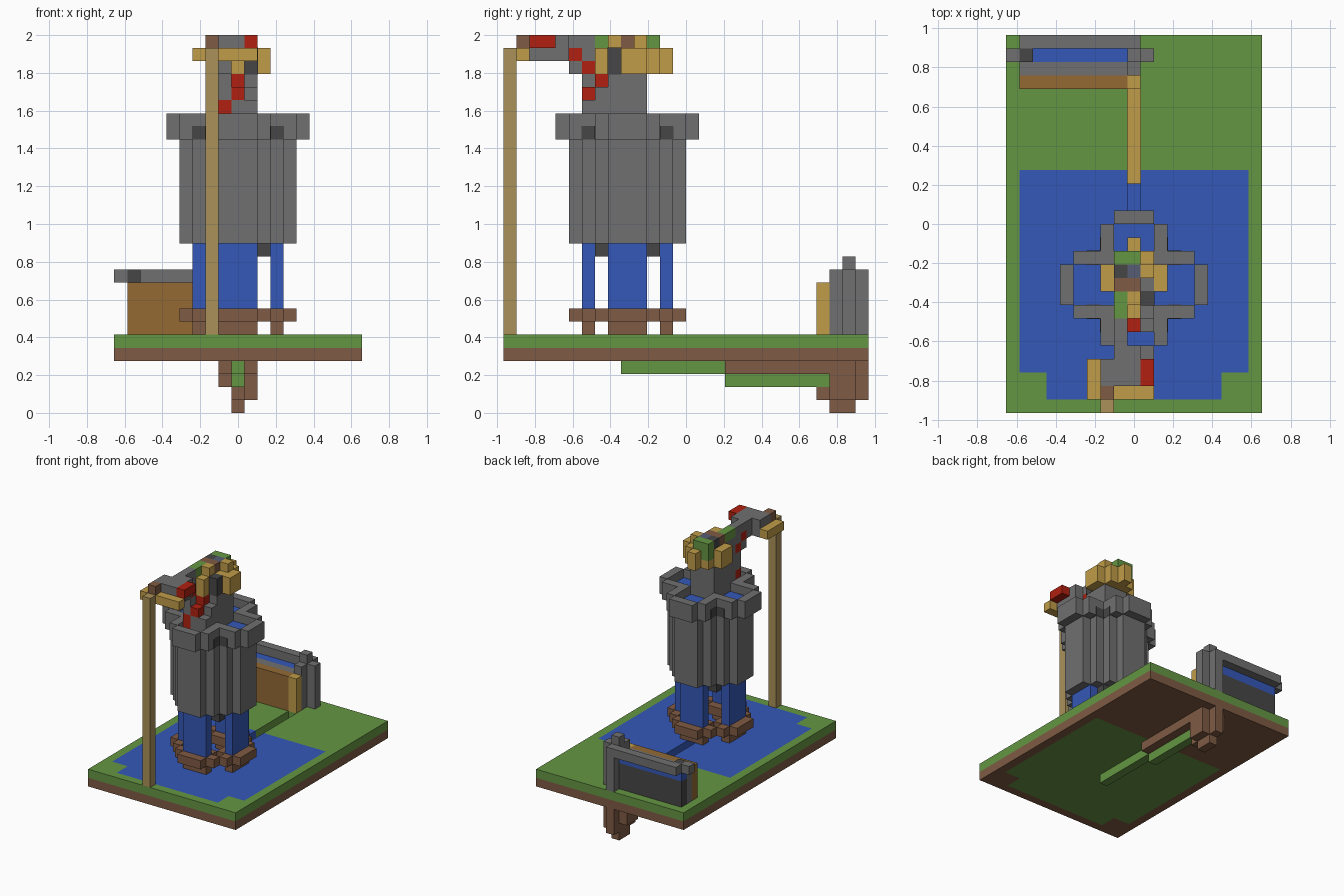
import bpy
import bmesh

default = bpy.data.objects.get("Cube")
if default:
    bpy.data.objects.remove(default, do_unlink=True)

UNIT = 2 / 29          # edge of one block
WIDE, DEEP = 19, 28    # plot size in blocks

PALETTE = {
    "green": "659643", "brown": "7f5b43", "blue": "3558b8", "grey": "707070", "dark": "464646",
    "red": "b02010", "yellow": "c09c48", "tan": "aa9158", "orange": "936a34", "slate": "565c74",
}


def linear(code):
    rgb = [int(code[i:i + 2], 16) / 255 for i in (0, 2, 4)]
    return [((c + 0.055) / 1.055) ** 2.4 for c in rgb] + [1.0]


MATERIALS = {}
for name, code in PALETTE.items():
    mat = bpy.data.materials.new(name)
    mat.use_nodes = True
    mat.diffuse_color = linear(code)
    mat.node_tree.nodes["Principled BSDF"].inputs["Base Color"].default_value = linear(code)
    MATERIALS[name] = mat


def part(name, *boxes, grow=0.0):
    """One object from boxes given as (colour, x range, y range, z range) in blocks."""
    bm = bmesh.new()
    colours = []
    for colour, *ranges in boxes:
        if colour not in colours:
            colours.append(colour)
        verts = bmesh.ops.create_cube(bm, size=1)["verts"]
        for v in verts:
            for axis, (low, high) in enumerate(ranges):
                v.co[axis] = high + grow if v.co[axis] > 0 else low - grow
            v.co.x -= WIDE / 2
            v.co.y -= DEEP / 2
            v.co *= UNIT
        for face in {f for v in verts for f in v.link_faces}:
            face.material_index = colours.index(colour)
    mesh = bpy.data.meshes.new(name)
    bm.to_mesh(mesh)
    bm.free()
    for colour in colours:
        mesh.materials.append(MATERIALS[colour])
    obj = bpy.data.objects.new(name, mesh)
    bpy.context.collection.objects.link(obj)


def four(colour, x, y, z):
    """The box turned to all four sides of the tower."""
    result = []
    for _ in range(4):
        result.append((colour, x, y, z))
        x, y = (WIDE - y[1], WIDE - y[0]), x
    return result


def both(colour, x, y, z):
    """The box and its mirror image across the plot."""
    return [(colour, x, y, z), (colour, (WIDE - x[1], WIDE - x[0]), y, z)]


MID = (9, 10)


def land(colour, z):
    return [
        *both(colour, (0, 1), (0, DEEP), z),
        *both(colour, (1, 9), (0, 1), z),
        *both(colour, (1, 3), (1, 3), z),
        *both(colour, (1, 9), (18, DEEP), z),
        (colour, MID, (0, 1), z),
        (colour, MID, (24, DEEP), z),
    ]


def pool(colour, z):
    return [
        *both(colour, (1, 9), (3, 18), z),
        *both(colour, (3, 9), (1, 3), z),
        (colour, MID, (1, 9), z),
    ]


# Ground, pool and the sunken channel
part("soil", *land("brown", (4, 5)))
part("grass", *land("green", (5, 6)))
part("pool_bed", *pool("green", (4, 5)))
part("pool_water", *pool("blue", (5, 6)))
part(
    "channel",
    ("blue", MID, (9, 17), (4, 5)),
    ("green", MID, (9, 17), (3, 4)),
    ("yellow", MID, (17, 24), (3, 4)),
    ("green", MID, (17, 25), (2, 3)),
    *both("brown", (8, 9), (17, 25), (3, 4)),
)
part(
    "root",
    ("brown", (8, 11), (25, 27), (2, 4)),
    ("brown", (9, 11), (25, 27), (1, 4)),
    ("brown", MID, (24, 28), (1, 4)),
    ("brown", MID, (25, 27), (0, 1)),
)

# Wall with its trough and end pillar
part("wall_panel", ("orange", (1, 9), (24, 25), (6, 10)))
part("panel_post", ("yellow", MID, (24, 25), (6, 10)))
part(
    "wall",
    ("grey", (1, 9), (25, 26), (6, 10)),
    ("dark", (1, 9), (26, 27), (6, 9)),
    ("blue", (1, 9), (26, 27), (9, 10)),
    ("grey", (1, 9), (27, 28), (10, 11)),
    ("dark", (1, 2), (26, 27), (10, 11)),
    ("grey", (0, 1), (26, 27), (10, 11)),
)
part(
    "wall_pillar",
    ("grey", MID, (25, 28), (6, 11)),
    ("grey", (10, 11), (26, 27), (6, 11)),
    ("grey", MID, (26, 27), (11, 12)),
)

# Tower: basins, falling water, body, rim
part(
    "basins",
    *four("brown", (8, 11), (6, 7), (6, 7)),
    *four("brown", (8, 11), (5, 8), (7, 8)),
    *four("brown", (7, 12), (6, 7), (7, 8)),
)
part("waterfalls", *four("blue", (8, 11), (6, 7), (8, 13)))
part("tower_core", ("dark", (7, 12), (7, 12), (12, 13)))
part(
    "tower_body",
    *four("grey", (8, 11), (5, 10), (13, 21)),
    *four("grey", (7, 12), (6, 10), (13, 21)),
)
part("tower_water", *four("blue", (8, 11), (5, 9), (21, 22)))
part(
    "tower_rim",
    *four("grey", (8, 11), (4, 5), (21, 23)),
    *four("grey", (7, 8), (5, 8), (21, 23)),
    *four("grey", (11, 12), (5, 7), (21, 23)),
)
part(
    "rim_marks",
    *four("dark", (12, 13), (7, 8), (21, 22)),
    *four("dark", (6, 7), (7, 8), (21, 22)),
    grow=0.03,
)

# Neck with the stepped red line
part(
    "neck",
    ("grey", (8, 11), (8, 11), (22, 28)),
    ("grey", (8, 9), (7, 8), (22, 28)),
    ("grey", (8, 9), (6, 7), (24, 26)),
    ("grey", (9, 11), (6, 7), (22, 24)),
    ("grey", (9, 11), (7, 8), (22, 25)),
    ("grey", (8, 9), (5, 6), (26, 27)),
)
part(
    "red_line",
    ("red", (8, 9), (6, 7), (22, 24)),
    ("red", MID, (6, 7), (24, 25)),
    ("red", MID, (7, 8), (25, 26)),
    ("red", (8, 9), (6, 7), (26, 27)),
    ("red", (8, 9), (5, 6), (27, 28)),
)

# Head on top of the neck
part(
    "head",
    ("yellow", MID, (7, 8), (26, 28)),
    ("yellow", MID, (8, 9), (28, 29)),
    ("green", (8, 9), (7, 9), (28, 29)),
    ("yellow", (11, 12), (9, 11), (26, 28)),
    ("yellow", (7, 8), (9, 11), (26, 28)),
    ("yellow", (10, 11), (9, 12), (26, 28)),
    ("yellow", MID, (12, 13), (26, 28)),
    ("yellow", (8, 10), (11, 12), (26, 27)),
    ("green", (8, 10), (11, 12), (27, 29)),
    ("brown", (8, 10), (9, 10), (28, 29)),
    ("dark", (8, 9), (10, 11), (28, 29)),
    ("slate", MID, (10, 11), (28, 29)),
    ("yellow", (10, 11), (10, 11), (28, 29)),
)
part("head_patch", ("dark", (10, 11), (8, 9), (26, 28)), grow=0.03)

# Arm reaching out to the pole
part(
    "arm",
    ("grey", (8, 10), (2, 5), (27, 29)),
    ("grey", (7, 8), (2, 4), (27, 29)),
    ("grey", (8, 9), (5, 7), (28, 29)),
    ("grey", (8, 9), (6, 7), (27, 28)),
    ("red", (10, 11), (2, 4), (28, 29)),
)
part(
    "hand",
    ("yellow", (7, 11), (1, 2), (27, 28)),
    ("yellow", (6, 7), (1, 4), (27, 28)),
    ("brown", (7, 8), (1, 2), (28, 29)),
)
part("pole", ("tan", (7, 8), (0, 1), (6, 28)))
